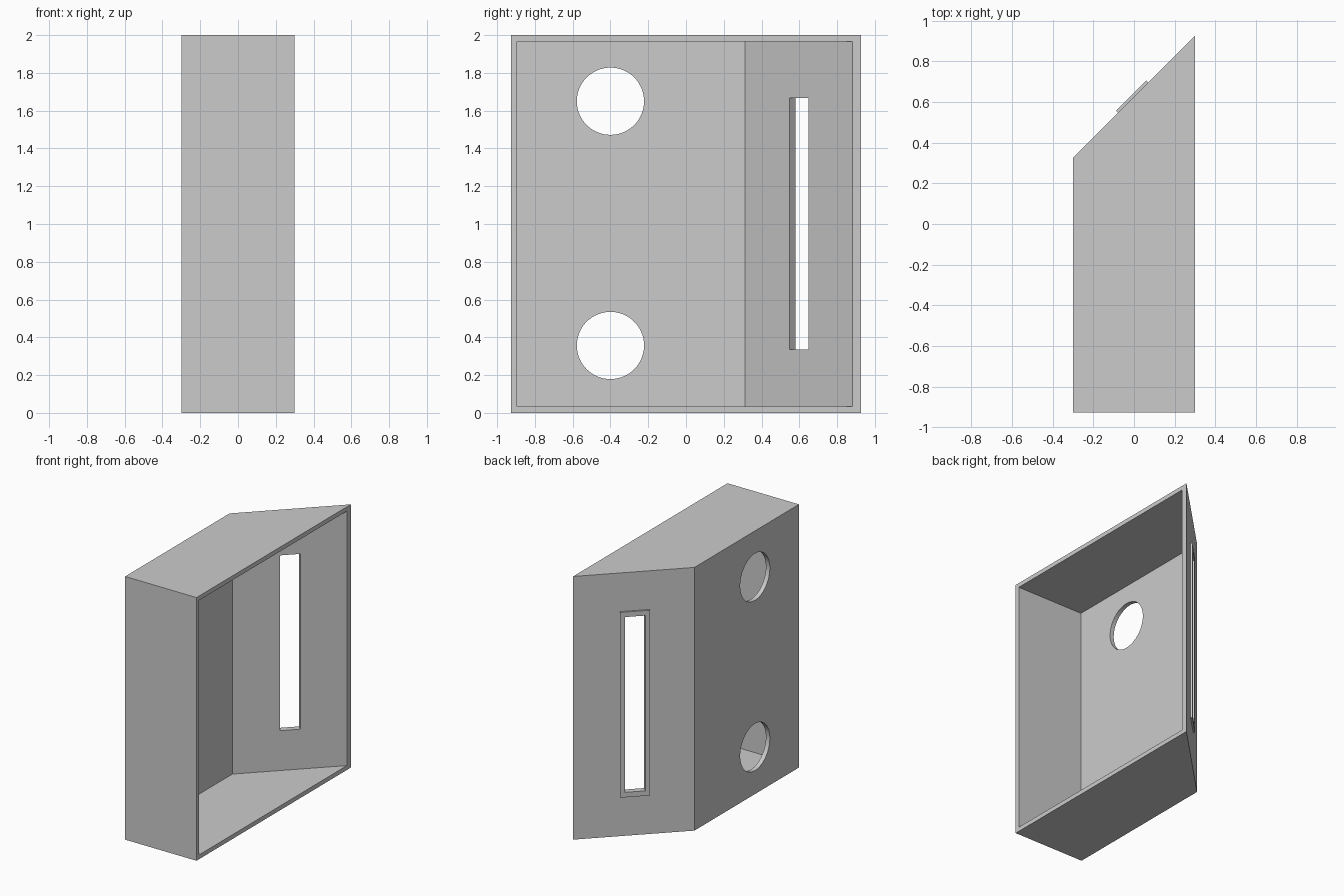
import bpy, bmesh
from math import pi, sqrt
from mathutils import Matrix, Vector

if "Cube" in bpy.data.objects:
    bpy.data.objects.remove(bpy.data.objects["Cube"])

W, D, H, T = 0.30, 0.927, 2.0, 0.033      # half width, half depth, height, wall
C = D - W                                 # slanted wall lies on y = x + C


def prism(name, profile, z0, z1):
    """Extrude a plan outline (x, y) from z0 to z1."""
    bm = bmesh.new()
    face = bm.faces.new([bm.verts.new((x, y, z0)) for x, y in profile])
    ext = bmesh.ops.extrude_face_region(bm, geom=[face])
    bmesh.ops.translate(bm, vec=(0, 0, z1 - z0),
                        verts=[v for v in ext["geom"] if isinstance(v, bmesh.types.BMVert)])
    bmesh.ops.recalc_face_normals(bm, faces=bm.faces)
    mesh = bpy.data.meshes.new(name)
    bm.to_mesh(mesh)
    bm.free()
    ob = bpy.data.objects.new(name, mesh)
    bpy.context.collection.objects.link(ob)
    return ob


def boolean(target, tool, operation):
    mod = target.modifiers.new(tool.name, 'BOOLEAN')
    mod.operation, mod.solver, mod.object = operation, 'EXACT', tool
    tool.hide_render = True
    tool.hide_set(True)


def slanted_box(name, width, near, far, z0, z1):
    """Box on the slanted wall; near/far are distances along its outward normal."""
    mid = Vector((-0.005, C - 0.005))
    along, out = Vector((1, 1)) / sqrt(2), Vector((-1, 1)) / sqrt(2)
    a = along * width / 2
    return prism(name, [mid - a + out * near, mid + a + out * near,
                        mid + a + out * far, mid - a + out * far], z0, z1)


# Outer body with one slanted corner
body = prism("box_body", [(-W, -D), (W, -D), (W, D), (-W, C - W)], 0, H)

# Raised rim around the slot
boolean(body, slanted_box("slot_rim", 0.21, -0.015, 0.013, 0.298, 1.706), 'UNION')

# Hollow, open on the right side
ci = C - T * sqrt(2)
xi, xo, yi = -W + T, W + 0.1, -D + T
boolean(body, prism("cavity_cutter", [(xi, yi), (xo, yi), (xo, xo + ci), (xi, xi + ci)],
                    T, H - T), 'DIFFERENCE')

# Slot through the slanted wall and rim
boolean(body, slanted_box("slot_cutter", 0.143, -0.1, 0.1, 0.336, 1.668), 'DIFFERENCE')

# Two round holes through the back panel
for i, z in enumerate((0.357, 1.65)):
    bpy.ops.mesh.primitive_cylinder_add(vertices=64, radius=0.178, depth=0.2,
                                        location=(-W, -0.4, z), rotation=(0, pi / 2, 0))
    hole = bpy.context.object
    hole.name = f"round_hole_cutter_{i + 1}"
    boolean(body, hole, 'DIFFERENCE')

# Bake the cuts and remove the helpers
bpy.context.view_layer.update()
deps = bpy.context.evaluated_depsgraph_get()
baked = bpy.data.meshes.new_from_object(body.evaluated_get(deps))
helpers = [m.object for m in body.modifiers]
body.modifiers.clear()
body.data = baked
for ob in helpers:
    bpy.data.objects.remove(ob)

# Smooth hole walls, crisp edges elsewhere
bpy.ops.object.select_all(action='DESELECT')
bpy.context.view_layer.objects.active = body
body.select_set(True)
bpy.ops.object.shade_smooth_by_angle()
